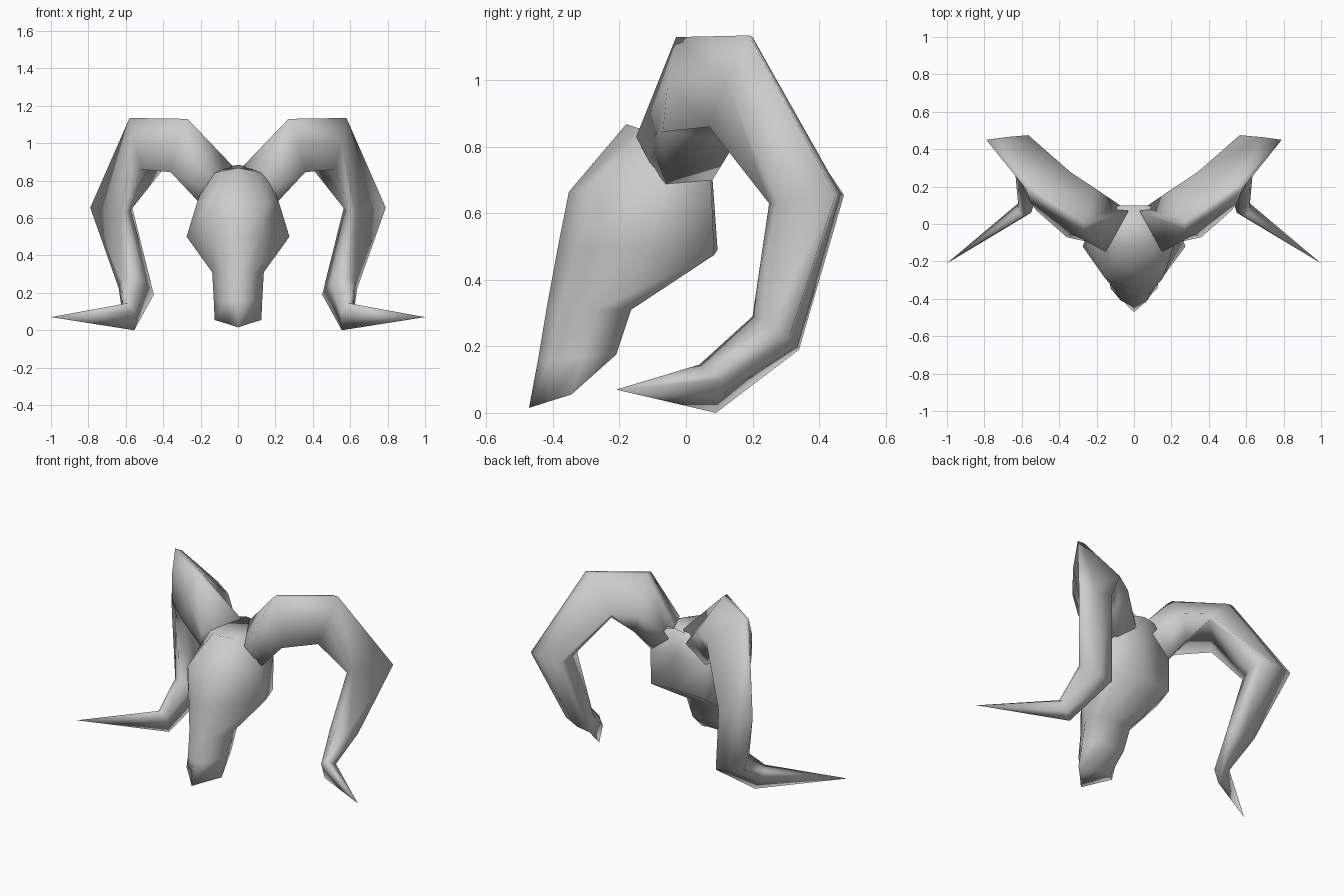
import bpy
import bmesh

default_cube = bpy.data.objects.get("Cube")
if default_cube:
    bpy.data.objects.remove(default_cube, do_unlink=True)


def make_material(name, colour):
    material = bpy.data.materials.new(name)
    material.use_nodes = True
    material.diffuse_color = colour
    for node in material.node_tree.nodes:
        if node.type == "BSDF_PRINCIPLED":
            node.inputs["Base Color"].default_value = colour
    return material


bone = make_material("bone grey", (0.6, 0.6, 0.6, 1))


def mirrored_ring(half):
    """Complete a half section whose two end points lie on the centre line."""
    other_side = [(-x, y, z) for x, y, z in reversed(half[1:-1])]
    return half + other_side


def loft(name, rings, tip=None):
    """Skin a run of sections, close the start, and close the end flat or to a tip."""
    bm = bmesh.new()
    loops = [[bm.verts.new(point) for point in ring] for ring in rings]
    count = len(loops[0])
    for lower, upper in zip(loops, loops[1:]):
        for i in range(count):
            j = (i + 1) % count
            bm.faces.new((lower[i], lower[j], upper[j], upper[i]))
    bm.faces.new(loops[0])
    if tip:
        point = bm.verts.new(tip)
        for i in range(count):
            bm.faces.new((loops[-1][i], loops[-1][(i + 1) % count], point))
    else:
        bm.faces.new(loops[-1])
    bmesh.ops.recalc_face_normals(bm, faces=bm.faces[:])
    for face in bm.faces:
        face.smooth = True
    mesh = bpy.data.meshes.new(name)
    bm.to_mesh(mesh)
    bm.free()
    mesh.materials.append(bone)
    part = bpy.data.objects.new(name, mesh)
    bpy.context.scene.collection.objects.link(part)
    return part


# Skull: half sections from muzzle to crown, each running from front to back
skull_sections = [
    # muzzle end
    [(0, -.472, .015), (.06, -.41, .035), (.125, -.345, .055), (.1, -.33, .07), (0, -.33, .07)],
    # jaw
    [(0, -.445, .16), (.07, -.41, .16), (.13, -.31, .17), (.1, -.21, .175), (0, -.21, .175)],
    # snout root
    [(0, -.42, .31), (.08, -.38, .31), (.138, -.27, .31), (.11, -.165, .31), (0, -.165, .31)],
    # cheeks
    [(0, -.385, .5), (.12, -.33, .5), (.275, -.12, .5), (.19, .085, .475), (0, .095, .49)],
    # brow
    [(0, -.352, .665), (.155, -.29, .68), (.22, -.1, .68), (.2, .075, .7), (0, .08, .7)],
    # crown
    [(0, -.18, .868), (.08, -.13, .852), (.16, -.08, .832), (.07, .1, .87), (0, .1, .885)],
]
loft("skull", [mirrored_ring(half) for half in skull_sections])

# Horn: each section runs outer ridge, outer side, front, inside, back, back ridge
horn_sections = [
    # root
    [(.15, -.15, .83), (.185, -.11, .755), (.21, -.06, .685),
     (.19, .07, .685), (.06, .09, .8), (.03, .07, .88)],
    # rising bend
    [(.27, -.03, 1.13), (.325, -.055, .99), (.36, -.07, .845),
     (.27, .15, .815), (.2, .185, .95), (.27, .015, 1.13)],
    # top bend
    [(.58, .19, 1.135), (.555, .12, 1), (.52, .07, .86),
     (.35, .26, .925), (.337, .275, .955), (.54, .2, 1.13)],
    # widest bend
    [(.79, .45, .655), (.63, .275, .635), (.6, .25, .63),
     (.575, .34, .64), (.565, .475, .655), (.68, .465, .66)],
    # lower bend
    [(.638, .31, .225), (.622, .25, .265), (.56, .2, .29),
     (.49, .24, .25), (.45, .34, .19), (.54, .335, .2)],
    # start of the point
    [(.62, .11, .1), (.615, .065, .12), (.59, .04, .145),
     (.55, .06, .1), (.555, .09, 0), (.585, .1, .05)],
]
horns = loft("horns", horn_sections, tip=(1, -.21, .07))
mirror = horns.modifiers.new("mirror", "MIRROR")
mirror.use_axis[0] = True
mirror.use_mirror_merge = False
